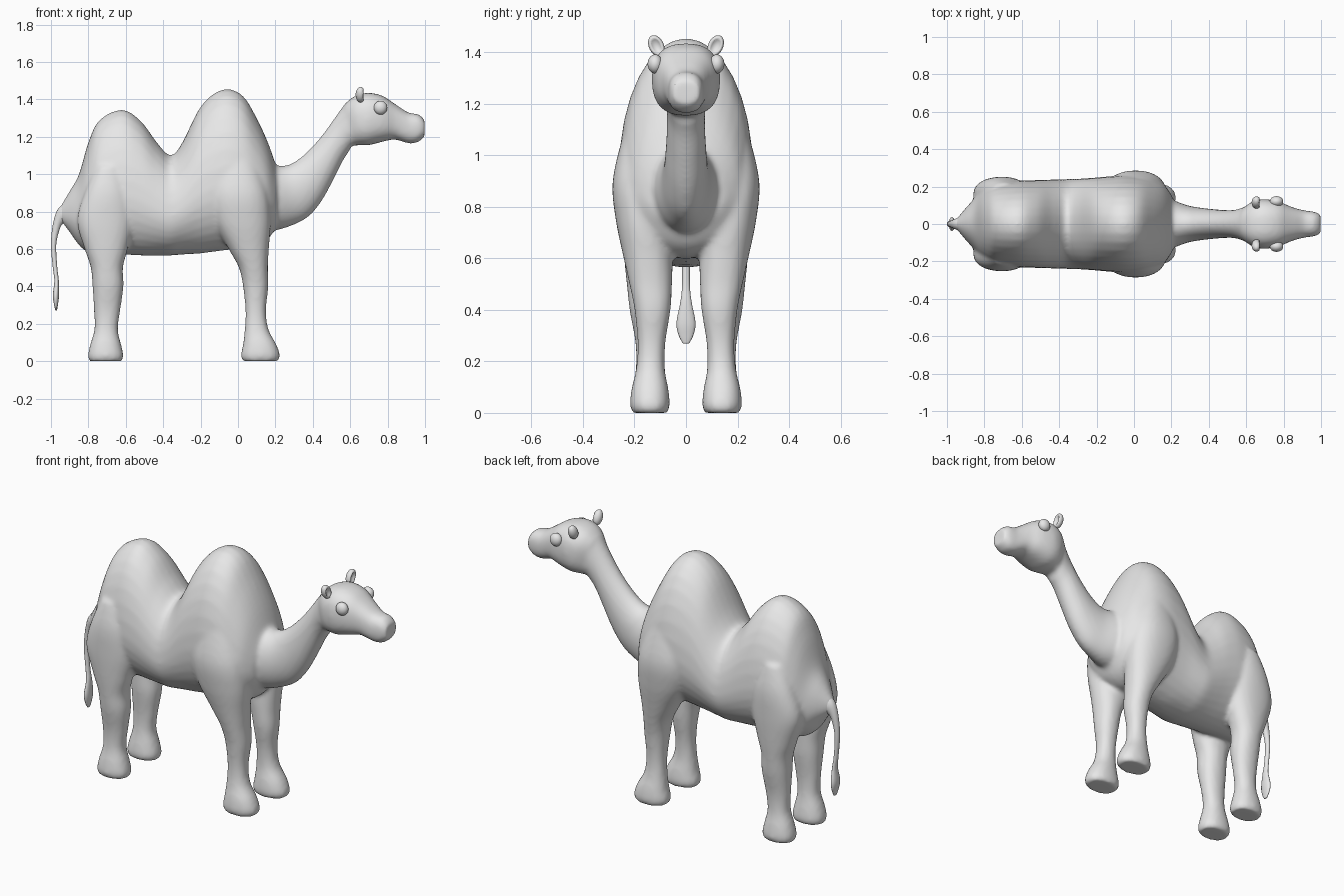
import bpy, bmesh, math
from mathutils import Vector, Matrix

default_cube = bpy.data.objects.get("Cube")
if default_cube:
    bpy.data.objects.remove(default_cube, do_unlink=True)


def make_material(name, colour):
    material = bpy.data.materials.new(name)
    material.use_nodes = True
    material.diffuse_color = colour
    shader = next(n for n in material.node_tree.nodes if n.type == 'BSDF_PRINCIPLED')
    shader.inputs["Base Color"].default_value = colour
    return material


clay = make_material("light grey clay", (0.8, 0.8, 0.8, 1))


def make_object(name, bm):
    bmesh.ops.recalc_face_normals(bm, faces=bm.faces)
    for face in bm.faces:
        face.smooth = True
    mesh = bpy.data.meshes.new(name)
    bm.to_mesh(mesh)
    bm.free()
    mesh.materials.append(clay)
    obj = bpy.data.objects.new(name, mesh)
    bpy.context.collection.objects.link(obj)
    return obj


def smooth_rows(rows, steps=5):
    """Catmull-Rom interpolation between the key sections."""
    rows = [Vector(row) for row in rows]
    result = []
    for i in range(len(rows) - 1):
        a, b, c = rows[max(i - 1, 0)], rows[i], rows[i + 1]
        d = rows[min(i + 2, len(rows) - 1)]
        for k in range(steps):
            t = k / steps
            result.append(b + (c - a) * (t / 2) + (a * 2 - b * 5 + c * 4 - d) * (t * t / 2)
                          + (b * 3 - a - c * 3 + d) * (t ** 3 / 2))
    return result + [rows[-1]]


def power(value, exponent):
    return math.copysign(abs(value) ** exponent, value)


def loft(bm, rows, waist=0.5, square=1.0, side=1, sides=32):
    """Skin oval sections: (x, z) of one edge, (x, z) of the other, y centre, half width."""
    rings = []
    for x0, z0, x1, z1, y, half in smooth_rows(rows):
        ring = []
        for k in range(sides):
            angle = math.tau * k / sides
            rise = power(math.sin(angle), square)
            t = waist + rise * (1 - waist if rise > 0 else waist)
            across = y + half * power(math.cos(angle), square)
            ring.append(bm.verts.new((x0 + (x1 - x0) * t, side * across, z0 + (z1 - z0) * t)))
        rings.append(ring)
    for lower, upper in zip(rings, rings[1:]):
        for k in range(sides):
            n = (k + 1) % sides
            bm.faces.new((lower[k], lower[n], upper[n], upper[k]))
    # Close both ends with triangle fans
    for ring in (rings[0], rings[-1]):
        middle = bm.verts.new(sum((v.co for v in ring), Vector()) / sides)
        for k in range(sides):
            bm.faces.new((ring[k], ring[(k + 1) % sides], middle))


def ellipsoid(bm, centre, radii, tilt=0):
    matrix = (Matrix.Translation(centre) @ Matrix.Rotation(tilt, 4, 'X')
              @ Matrix.Diagonal((*radii, 1)))
    return bmesh.ops.create_uvsphere(bm, u_segments=24, v_segments=16, radius=1,
                                     matrix=matrix)["verts"]


# Trunk with two humps: x, underside, top, half width
trunk = [
    (-.955, .76, .82, .02), (-.9, .69, .91, .085), (-.85, .62, 1.0, .14),
    (-.8, .58, 1.17, .185), (-.74, .57, 1.29, .215), (-.62, .57, 1.345, .23),
    (-.52, .565, 1.285, .235), (-.43, .565, 1.165, .238), (-.36, .565, 1.1, .24),
    (-.3, .57, 1.165, .242), (-.21, .575, 1.345, .248), (-.13, .585, 1.43, .255),
    (-.05, .595, 1.455, .26), (.03, .6, 1.415, .255), (.1, .61, 1.3, .24),
    (.16, .65, 1.17, .21), (.205, .72, 1.04, .15),
]
# Neck and head: throat edge, crest edge, centre, half width
neck = [
    (.08, .7, .08, 1.06, 0, .16), (.2, .7, .2, 1.045, 0, .13), (.3, .73, .27, 1.05, 0, .1),
    (.38, .775, .33, 1.085, 0, .087), (.45, .86, .39, 1.14, 0, .08),
    (.51, .97, .455, 1.215, 0, .075), (.56, 1.07, .52, 1.305, 0, .076),
    (.6, 1.13, .57, 1.375, 0, .09),
]
head = [
    (.6, 1.15, .57, 1.375, 0, .085), (.65, 1.155, .62, 1.415, 0, .12),
    (.7, 1.155, .69, 1.435, 0, .133), (.78, 1.175, .77, 1.42, 0, .12),
    (.84, 1.185, .84, 1.375, 0, .092), (.91, 1.165, .91, 1.33, 0, .073),
    (.96, 1.17, .965, 1.32, 0, .066), (.997, 1.2, .998, 1.29, 0, .052),
]
# Legs from sole to shoulder: z, back x, front x, centre y, half width
front_leg = [
    (0, .025, .215, .14, .068), (.03, .015, .225, .14, .077), (.09, .027, .205, .14, .072),
    (.17, .036, .163, .138, .056), (.27, .04, .15, .134, .054), (.4, .027, .162, .13, .07),
    (.5, .005, .16, .137, .083), (.6, -.05, .165, .147, .095), (.75, -.13, .175, .165, .108),
    (.9, -.15, .16, .175, .11), (1.08, -.11, .1, .165, .08),
]
rear_leg = [
    (0, -.795, -.62, .14, .068), (.03, -.803, -.612, .14, .077), (.09, -.79, -.625, .14, .07),
    (.17, -.768, -.642, .139, .056), (.27, -.77, -.63, .14, .056), (.4, -.778, -.612, .145, .074),
    (.5, -.787, -.615, .15, .08), (.6, -.82, -.59, .155, .085), (.75, -.86, -.56, .16, .09),
    (.9, -.82, -.58, .165, .085), (1.04, -.76, -.63, .16, .06),
]

hide = bmesh.new()
loft(hide, [(x, low, x, high, 0, half) for x, low, high, half in trunk], waist=.4)
loft(hide, neck)
loft(hide, head, square=.8)
for side in (1, -1):
    for leg in (front_leg, rear_leg):
        loft(hide, [(back, z, front, z, y, half) for z, back, front, y, half in leg],
             square=.9, side=side)
body = make_object("body", hide)

# Fuse the parts into one soft skin
fuse = body.modifiers.new("fuse", 'REMESH')
fuse.mode = 'VOXEL'
fuse.voxel_size = .012
fuse.use_smooth_shade = True
soften = body.modifiers.new("soften", 'SMOOTH')
soften.factor = .5
soften.iterations = 8

# Keep the plain overlapping parts if the skin cannot be fused
bpy.context.view_layer.update()
skin = body.evaluated_get(bpy.context.evaluated_depsgraph_get())
if len(skin.data.polygons) == 0:
    body.modifiers.clear()

# Tail with a tuft at the tip
tail = bmesh.new()
loft(tail, [
    (-.92, .85, -.9, .72, 0, .05), (-.965, .81, -.935, .735, 0, .03),
    (-.99, .73, -.955, .7, 0, .02), (-1.0, .62, -.972, .62, 0, .016),
    (-.99, .5, -.966, .5, 0, .015), (-.982, .43, -.958, .43, 0, .022),
    (-.99, .35, -.957, .35, 0, .037), (-.983, .3, -.963, .3, 0, .028),
    (-.976, .27, -.968, .27, 0, .012),
], sides=16)
make_object("tail", tail)

# Ears with a dimpled front, eyes and nostril rims
for side, label in ((1, "left"), (-1, "right")):
    ear = bmesh.new()
    shell = ellipsoid(ear, (.655, side * .115, 1.425), (.026, .029, .044), -side * .45)
    for vert in shell:
        vert.co.x -= 2.5 * max(0, vert.co.x - .672)
    make_object(label + "_ear", ear)

    eye = bmesh.new()
    ellipsoid(eye, (.762, side * .12, 1.355), (.036, .029, .037))
    make_object(label + "_eye", eye)

    nostril = bmesh.new()
    rim = ellipsoid(nostril, (.985, side * .03, 1.268), (.014, .019, .011), side * .2)
    for vert in rim:
        vert.co.x -= 2.5 * max(0, vert.co.x - .994)
    make_object(label + "_nostril", nostril)
